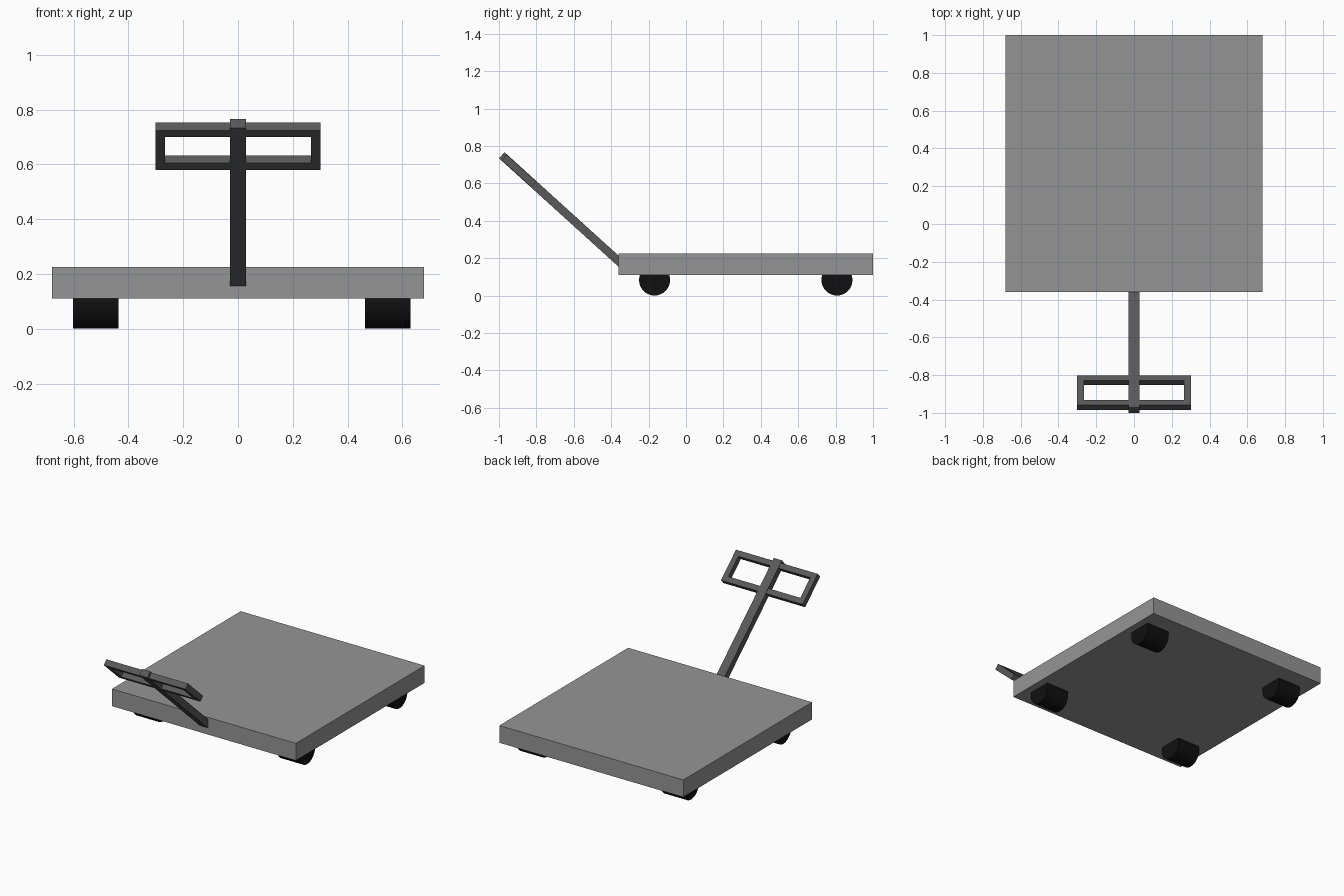
import bpy
from math import cos, sin, radians, pi
from mathutils import Matrix, Vector

if "Cube" in bpy.data.objects:
    bpy.data.objects.remove(bpy.data.objects["Cube"])


def material(name, v):
    m = bpy.data.materials.new(name)
    m.diffuse_color = (v, v, v, 1)
    m.use_nodes = True
    m.node_tree.nodes["Principled BSDF"].inputs["Base Color"].default_value = m.diffuse_color
    return m


DECK = material("deck_grey", 0.3)
STEEL = material("dark_steel", 0.1)
RUBBER = material("black_rubber", 0.005)


def box(name, lo, hi, mat, frame=Matrix()):
    """Box between two corners, optionally placed in a tilted frame."""
    lo, hi = Vector(lo), Vector(hi)
    bpy.ops.mesh.primitive_cube_add(size=1)
    ob = bpy.context.object
    ob.name = name
    ob.data.transform(frame @ Matrix.Translation((lo + hi) / 2)
                      @ Matrix.Diagonal((*(hi - lo), 1)))
    ob.data.materials.append(mat)
    return ob


# Platform
box("platform", (-0.68, -0.36, 0.11), (0.68, 1.0, 0.225), DECK)

# Four wheels, sunk into the underside
for side, x in (("left", -0.52), ("right", 0.547)):
    for end, y in (("front", -0.168), ("rear", 0.807)):
        bpy.ops.mesh.primitive_cylinder_add(
            vertices=32, radius=0.083, depth=0.166,
            location=(x, y, 0.083), rotation=(0, pi / 2, 0))
        wheel = bpy.context.object
        wheel.name = f"{end}_{side}_wheel"
        wheel.data.materials.append(RUBBER)
        bpy.ops.object.shade_smooth_by_angle(angle=radians(30))

# Tilted handle frame: local y runs down the stem from its free end
a = radians(42.2)
tilt = Matrix.Translation((0, -0.985, 0.75)) @ Matrix.Rotation(-a, 4, 'X')
box("handle_stem", (-0.03, 0, -0.022), (0.03, 0.86, 0.022), STEEL, tilt)

# Rectangular grip around the stem
W, T, Y0, Y1 = 0.036, 0.0195, 0.017, 0.231
box("upper_grip_bar", (-0.302, Y0, -T), (0.302, Y0 + W, T), STEEL, tilt)
box("lower_grip_bar", (-0.302, Y1 - W, -T), (0.302, Y1, T), STEEL, tilt)
for name, x in (("left_grip_bar", -0.302), ("right_grip_bar", 0.302 - W)):
    box(name, (x, Y0 + W, -T), (x + W, Y1 - W, T), STEEL, tilt)
